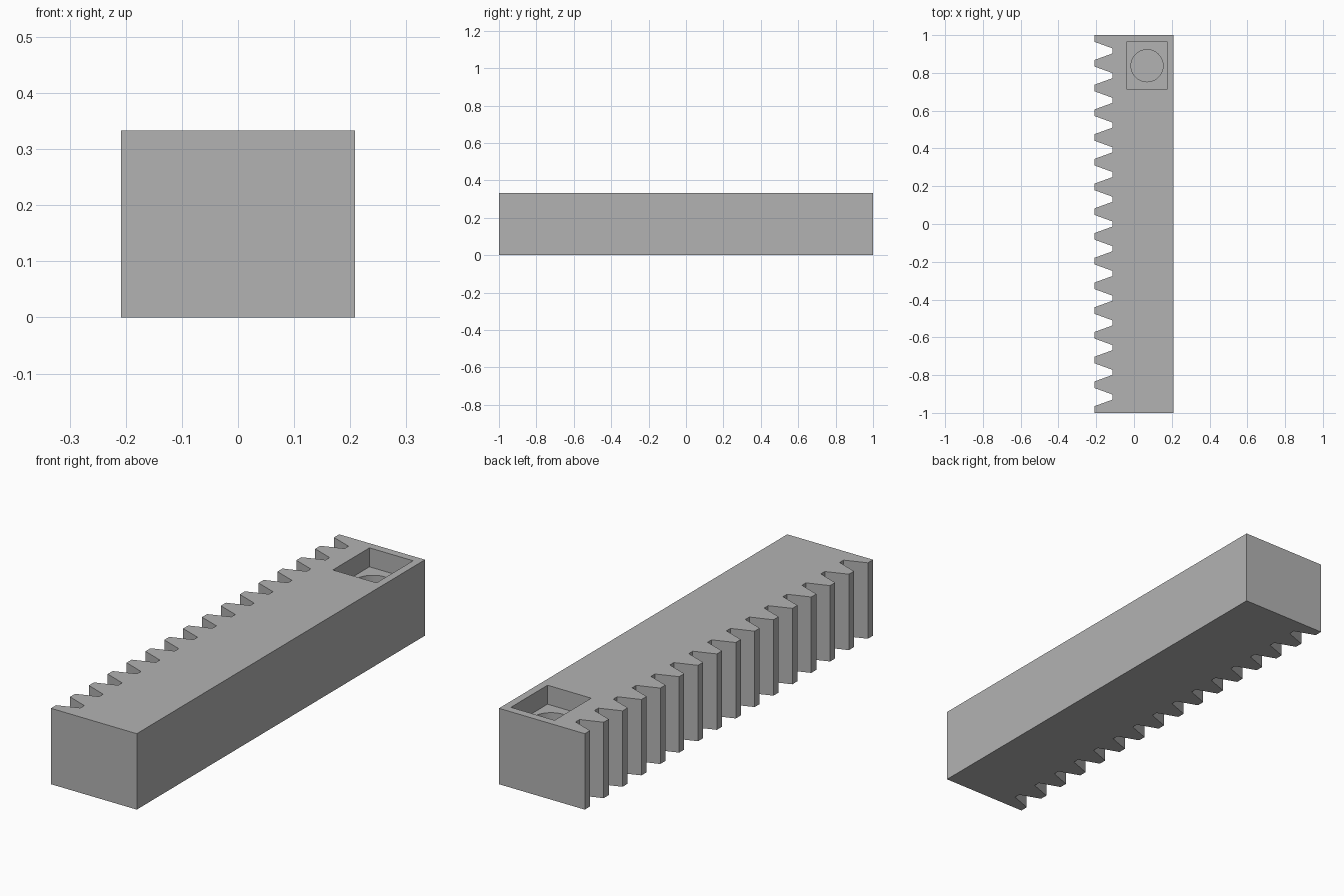
import bpy
import bmesh
import math

cube = bpy.data.objects.get("Cube")
if cube:
    bpy.data.objects.remove(cube, do_unlink=True)

UNIT = 1 / 24            # one gear module
LENGTH, WIDTH, HEIGHT = 48 * UNIT, 10 * UNIT, 8 * UNIT
GAPS = 15
PITCH = math.pi * UNIT
TOOTH_DEPTH = 2.25 * UNIT
SLOPE = math.tan(math.radians(20))

grey = bpy.data.materials.new("plain_grey")
grey.use_nodes = True
colour = (0.45, 0.45, 0.45, 1)
grey.diffuse_color = colour
grey.node_tree.nodes["Principled BSDF"].inputs["Base Color"].default_value = colour


def prism(name, outline, z0, z1):
    """Extrude a flat outline between two heights."""
    bm = bmesh.new()
    face = bm.faces.new([bm.verts.new((x, y, z0)) for x, y in outline])
    made = bmesh.ops.extrude_face_region(bm, geom=[face])["geom"]
    top = [v for v in made if isinstance(v, bmesh.types.BMVert)]
    bmesh.ops.translate(bm, verts=top, vec=(0, 0, z1 - z0))
    bmesh.ops.recalc_face_normals(bm, faces=bm.faces)
    mesh = bpy.data.meshes.new(name)
    bm.to_mesh(mesh)
    bm.free()
    mesh.materials.append(grey)
    obj = bpy.data.objects.new(name, mesh)
    bpy.context.collection.objects.link(obj)
    return obj


# Toothed bar: straight back edge, trapezoid gaps along the other side
tip_x = -WIDTH / 2
root_x = tip_x + TOOTH_DEPTH
half_tip = PITCH / 4 + UNIT * SLOPE
half_root = half_tip - TOOTH_DEPTH * SLOPE
outline = [(tip_x, LENGTH / 2), (-tip_x, LENGTH / 2),
           (-tip_x, -LENGTH / 2), (tip_x, -LENGTH / 2)]
for i in range(GAPS):
    y = (i - (GAPS - 1) / 2) * PITCH
    outline += [(tip_x, y - half_tip), (root_x, y - half_root),
                (root_x, y + half_root), (tip_x, y + half_tip)]
rack = prism("gear_rack", outline, 0, HEIGHT)

# Rectangular pocket with a blind round hole in its floor
cx, cy = 0.069, 0.838
hw, hl, radius = 0.106, 0.127, 0.085
pocket = prism("pocket_cutter", [(cx - hw, cy - hl), (cx + hw, cy - hl),
                                 (cx + hw, cy + hl), (cx - hw, cy + hl)],
               HEIGHT - 2 * UNIT, HEIGHT + UNIT)
steps = 64
circle = [(cx + radius * math.cos(math.tau * i / steps),
           cy + radius * math.sin(math.tau * i / steps)) for i in range(steps)]
hole = prism("hole_cutter", circle, 2 * UNIT, HEIGHT - UNIT)

for cutter in (pocket, hole):
    cut = rack.modifiers.new(cutter.name, "BOOLEAN")
    cut.operation = "DIFFERENCE"
    cut.solver = "EXACT"
    cut.object = cutter

# Bake the cuts, then drop the cutters
bpy.context.view_layer.objects.active = rack
rack.select_set(True)
for modifier in list(rack.modifiers):
    bpy.ops.object.modifier_apply(modifier=modifier.name)
for cutter in (pocket, hole):
    bpy.data.objects.remove(cutter, do_unlink=True)
bpy.ops.object.shade_smooth_by_angle(angle=math.radians(15))
